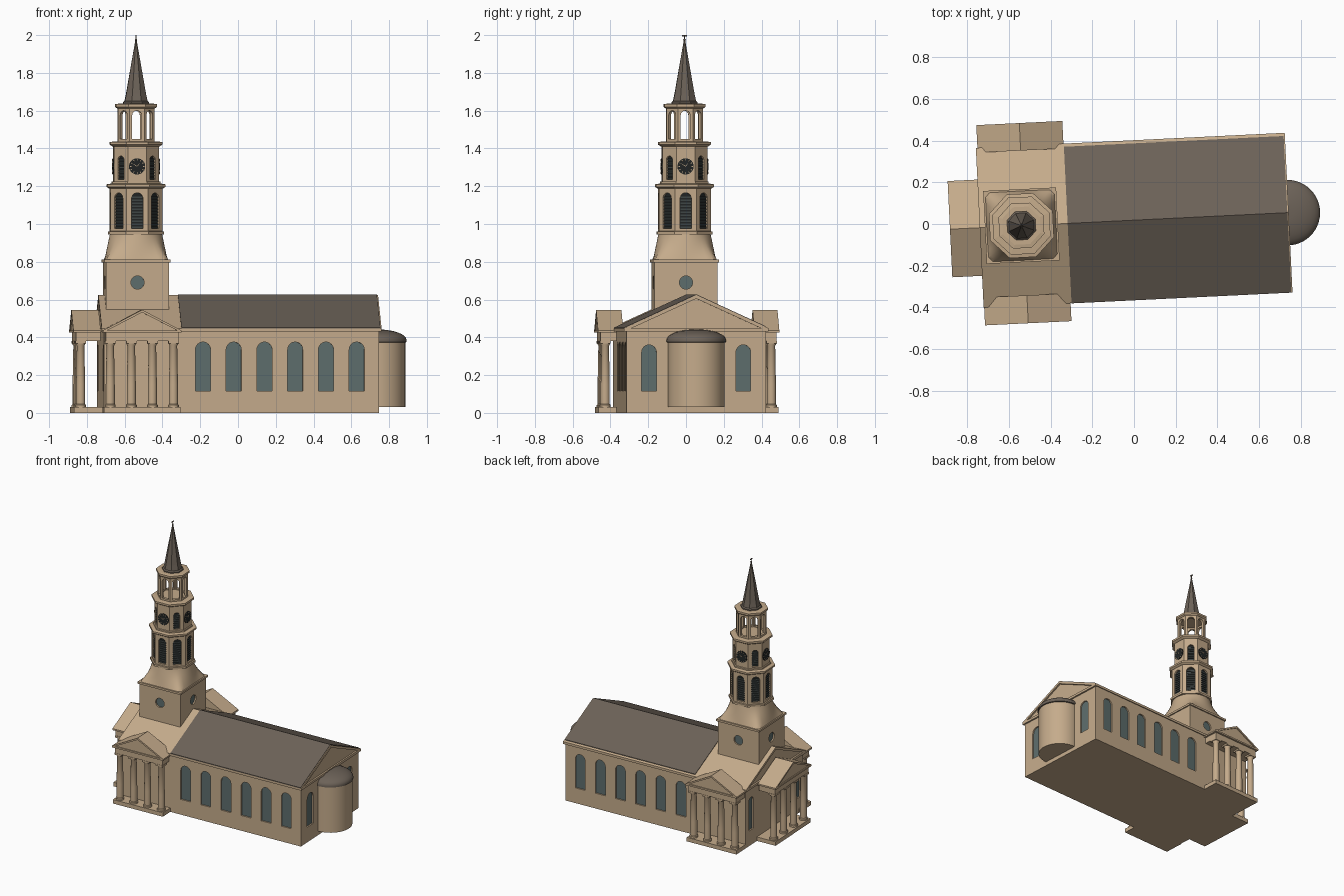
import bpy, bmesh
from math import sin, cos, pi, radians
from mathutils import Matrix, Vector

if "Cube" in bpy.data.objects:
    bpy.data.objects.remove(bpy.data.objects["Cube"], do_unlink=True)


def material(name, rgb):
    m = bpy.data.materials.new(name)
    m.use_nodes = True
    m.diffuse_color = (*rgb, 1)
    m.node_tree.nodes["Principled BSDF"].inputs["Base Color"].default_value = (*rgb, 1)
    return m


STONE = material("tan stucco", (0.56, 0.41, 0.26))
ROOF = material("brown roof", (0.15, 0.122, 0.097))
GLASS = material("grey green glass", (0.112, 0.155, 0.152))
SLAT = material("dark slate louver", (0.05, 0.062, 0.06))
BLACK = material("near black", (0.015, 0.018, 0.018))
parts = []


def add(name, verts, faces, mat, smooth=False):
    mesh = bpy.data.meshes.new(name)
    mesh.from_pydata([tuple(v) for v in verts], [], faces)
    bm = bmesh.new()
    bm.from_mesh(mesh)
    bmesh.ops.recalc_face_normals(bm, faces=bm.faces)
    bm.to_mesh(mesh)
    bm.free()
    mesh.materials.append(mat)
    if smooth:
        mesh.shade_smooth()
        mesh.set_sharp_from_angle(angle=radians(35))
    obj = bpy.data.objects.new(name, mesh)
    bpy.context.collection.objects.link(obj)
    parts.append(obj)
    return obj


def facing(angle, dist, x=0, y=0):
    """Wall frame: 0 looks to the front (-y), 90 to +x; local y points into the wall."""
    return Matrix.Translation((x, y, 0)) @ Matrix.Rotation(radians(angle), 4, 'Z') @ Matrix.Translation((0, -dist, 0))


def prism(name, outline, frame, y0, y1, mat):
    n = len(outline)
    verts = [frame @ Vector((x, y, z)) for y in (y0, y1) for x, z in outline]
    faces = [[i, (i + 1) % n, n + (i + 1) % n, n + i] for i in range(n)]
    return add(name, verts, faces + [list(range(n)), list(range(n, 2 * n))], mat)


def rings(name, loops, mat, smooth=False):
    n = len(loops[0])
    faces = [[k * n + i, k * n + (i + 1) % n, (k + 1) * n + (i + 1) % n, (k + 1) * n + i]
             for k in range(len(loops) - 1) for i in range(n)]
    last = (len(loops) - 1) * n
    faces += [list(range(n)), list(range(last, last + n))]
    return add(name, [v for loop in loops for v in loop], faces, mat, smooth)


def lathe(name, profile, mat, seg=32, centre=(0, 0), smooth=True):
    loops = [[(centre[0] + r * cos(2 * pi * (i + .5) / seg), centre[1] + r * sin(2 * pi * (i + .5) / seg), z)
              for i in range(seg)] for r, z in profile]
    return rings(name, loops, mat, smooth)


def octagon(name, profile, mat=STONE):
    return lathe(name, [(a / cos(pi / 8), z) for a, z in profile], mat, 8, smooth=False)


def rect(w, z0, z1, x=0):
    return [(x - w / 2, z0), (x + w / 2, z0), (x + w / 2, z1), (x - w / 2, z1)]


def arch(w, z0, z1, n=12):
    r = w / 2
    return [(-r, z0), (r, z0)] + [(r * cos(pi * i / n), z1 - r + r * sin(pi * i / n)) for i in range(n + 1)]


def disc(r, z, n=24):
    return [(r * cos(2 * pi * i / n), z + r * sin(2 * pi * i / n)) for i in range(n)]


def cut(body, cutter):
    mod = body.modifiers.new("cut", 'BOOLEAN')
    mod.operation, mod.solver, mod.object = 'DIFFERENCE', 'EXACT', cutter
    bpy.context.view_layer.update()
    dg = bpy.context.evaluated_depsgraph_get()
    mesh = bpy.data.meshes.new_from_object(body.evaluated_get(dg))
    body.modifiers.clear()
    body.data = mesh
    parts.remove(cutter)
    bpy.data.objects.remove(cutter, do_unlink=True)


def window(name, body, outline, frame, depth=0.012, mat=GLASS):
    cut(body, prism("cutter", outline, frame, -0.02, depth, STONE))
    prism(name, outline, frame, depth - 0.002, depth + 0.003, mat)


# Main hall with gables, cornices and roof
EAST, WEST = 1.283, -0.2
hall = prism("hall_walls", [(-.37, 0), (.37, 0), (.37, .44), (0, .615), (-.37, .44)],
             facing(90, EAST - .012), 0, EAST - WEST - .024, STONE)
prism("roof_cornice", [(-.383, .43), (-.383, .448), (0, .624), (.383, .448), (.383, .43), (0, .605)],
      facing(90, EAST), 0, EAST - WEST, STONE)
prism("hall_roof", [(-.384, .446), (-.384, .452), (0, .628), (.368, .459), (.368, .45), (0, .618)],
      facing(90, EAST - .006), 0, EAST - .228, ROOF)
for angle, dist in ((90, EAST), (-90, -WEST)):
    prism("gable_cornice", rect(.764, .43, .448), facing(angle, dist), 0, .02, STONE)

# Hall windows
for side in (0, 180):
    for i in range(6):
        window("side_window", hall, arch(.08, .115, .375), facing(side, .37, .337 + .163 * i))
for side in (-1, 1):
    window("east_window", hall, arch(.078, .115, .36), facing(90, EAST - .012, 0, side * .25))
    window("west_window", hall, arch(.06, .115, .36), facing(-90, -WEST - .012, 0, side * .3))

# Rounded apse with its low dome
lathe("apse_wall", [(.15, .03), (.15, .375)], STONE, 48, (1.277, 0))
lathe("apse_dome", [(.15, .372), (.157, .375), (.157, .386)] +
      [(.155 * cos(t * pi / 16) + .002, .386 + .056 * sin(t * pi / 16)) for t in range(1, 8)], ROOF, 48, (1.277, 0))


# Three columned porticos
def portico(name, frame, width, depth):
    h = width / 2
    prism(name + "_base", rect(width - .01, 0, .03), frame, .004, depth + .02, STONE)
    prism(name + "_entablature", rect(width - .03, .38, .428), frame, .014, depth, STONE)
    prism(name + "_cornice", rect(width, .425, .437), frame, 0, depth, STONE)
    prism(name + "_tympanum", [(-h + .01, .43), (h - .01, .43), (0, .535)], frame, .008, depth, STONE)
    prism(name + "_roof", [(-h, .425), (-h, .437), (0, .546), (h, .437), (h, .425), (0, .532)],
          frame, 0, depth, STONE)
    for i in range(4):
        x = (i / 3 - .5) * (width - .08)
        p = frame @ Vector((x, .04, 0))
        lathe(name + "_column", [(.029, .03), (.029, .042), (.024, .046), (.024, .15), (.02, .355),
                                 (.026, .366), (.026, .37)], STONE, 20, (p.x, p.y))
        prism(name + "_capital", rect(.056, .368, .381, x), frame, .012, .068, STONE)


portico("front_portico", facing(0, .469, .01), .415, .134)
portico("back_portico", facing(180, .492, .014), .413, .132)
portico("west_portico", facing(-90, .343), .462, .145)

# Square tower base with round windows
base = prism("tower_base", rect(.332, .45, .798), facing(0, .166), 0, .332, STONE)
prism("tower_base_cornice", rect(.35, .796, .811), facing(0, .175), 0, .35, STONE)
for a in range(0, 360, 90):
    window("round_window", base, disc(.035, .69), facing(a, .166))

# Flared transition from square to round
flare = []
for k in range(9):
    t = k / 8
    mix, half = sin(t * pi / 2), .167 - .03 * t
    loop = []
    for i in range(48):
        a = 2 * pi * (i + .5) / 48
        square = 1 / max(abs(cos(a)), abs(sin(a)))
        r = half * (square * (1 - mix) + mix)
        loop.append((r * cos(a), r * sin(a), .808 + .144 * t))
    flare.append(loop)
rings("tower_flare", flare, STONE, True)

# Belfry and clock stages
belfry = octagon("belfry", [(.145, .945), (.145, .96), (.137, .962), (.137, 1.195)])
octagon("belfry_cornice", [(.14, 1.188), (.153, 1.197), (.153, 1.21), (.13, 1.214)])
clock = octagon("clock_stage", [(.126, 1.205), (.126, 1.224), (.119, 1.226), (.119, 1.42)])
octagon("clock_cornice", [(.122, 1.41), (.137, 1.42), (.137, 1.434), (.11, 1.437)])


def louvers(name, body, width, z0, z1, frame, count):
    window(name + "_opening", body, arch(width, z0, z1), frame, .014, BLACK)
    for i in range(count):
        z = z0 + (i + .5) * (z1 - z0 - width * .25) / count
        prism(name + "_slat", rect(width - .004, z - .004, z + .004), frame, .006, .013, SLAT)


for a in range(0, 360, 45):
    louvers("belfry_louver", belfry, .06, .975, 1.165, facing(a, .137), 11)
    if a % 90:
        louvers("upper_louver", clock, .044, 1.235, 1.36, facing(a, .119), 8)
        continue
    face = facing(a, .119)
    prism("clock_face", disc(.043, 1.305), face, -.005, .001, BLACK)
    for k in range(12):
        c, s = cos(k * pi / 6), sin(k * pi / 6)
        mark = [(c * r - s * w, 1.305 + s * r + c * w)
                for r, w in ((.031, -.002), (.039, -.002), (.039, .002), (.031, .002))]
        prism("hour_mark", mark, face, -.007, -.004, STONE)
    for ang, length in ((.9, .02), (2.6, .029)):
        c, s = cos(ang), sin(ang)
        hand = [(s * .002, 1.305 - c * .002), (c * length, 1.305 + s * length), (-s * .002, 1.305 + c * .002)]
        prism("clock_hand", hand, face, -.007, -.004, STONE)

# Open lantern
lantern = octagon("lantern", [(.097, 1.43), (.097, 1.62)])
cut(lantern, octagon("cutter", [(.078, 1.445), (.078, 1.612)]))
for a in range(0, 360, 45):
    cut(lantern, prism("cutter", arch(.05, 1.45, 1.6), facing(a, .097), -.02, .04, STONE))
octagon("lantern_cornice", [(.099, 1.612), (.108, 1.62), (.108, 1.634), (.09, 1.637)])

# Spire and vane
octagon("spire", [(.068, 1.634), (.068, 1.645), (.06, 1.652), (.052, 1.69), (.004, 1.97)], ROOF)
lathe("vane_rod", [(.003, 1.96), (.003, 1.998)], ROOF, 8)
lathe("vane_ball", [(.003, 1.968), (.007, 1.975), (.003, 1.982)], ROOF, 10)
prism("vane_arrow", rect(.026, 1.992, 2.0), facing(90, 0), -.002, .002, ROOF)

# The whole building stands slightly turned on its site
site = Matrix.Translation((-.54, -.008, 0)) @ Matrix.Rotation(radians(2.8), 4, 'Z')
for obj in parts:
    obj.matrix_world = site @ obj.matrix_world
